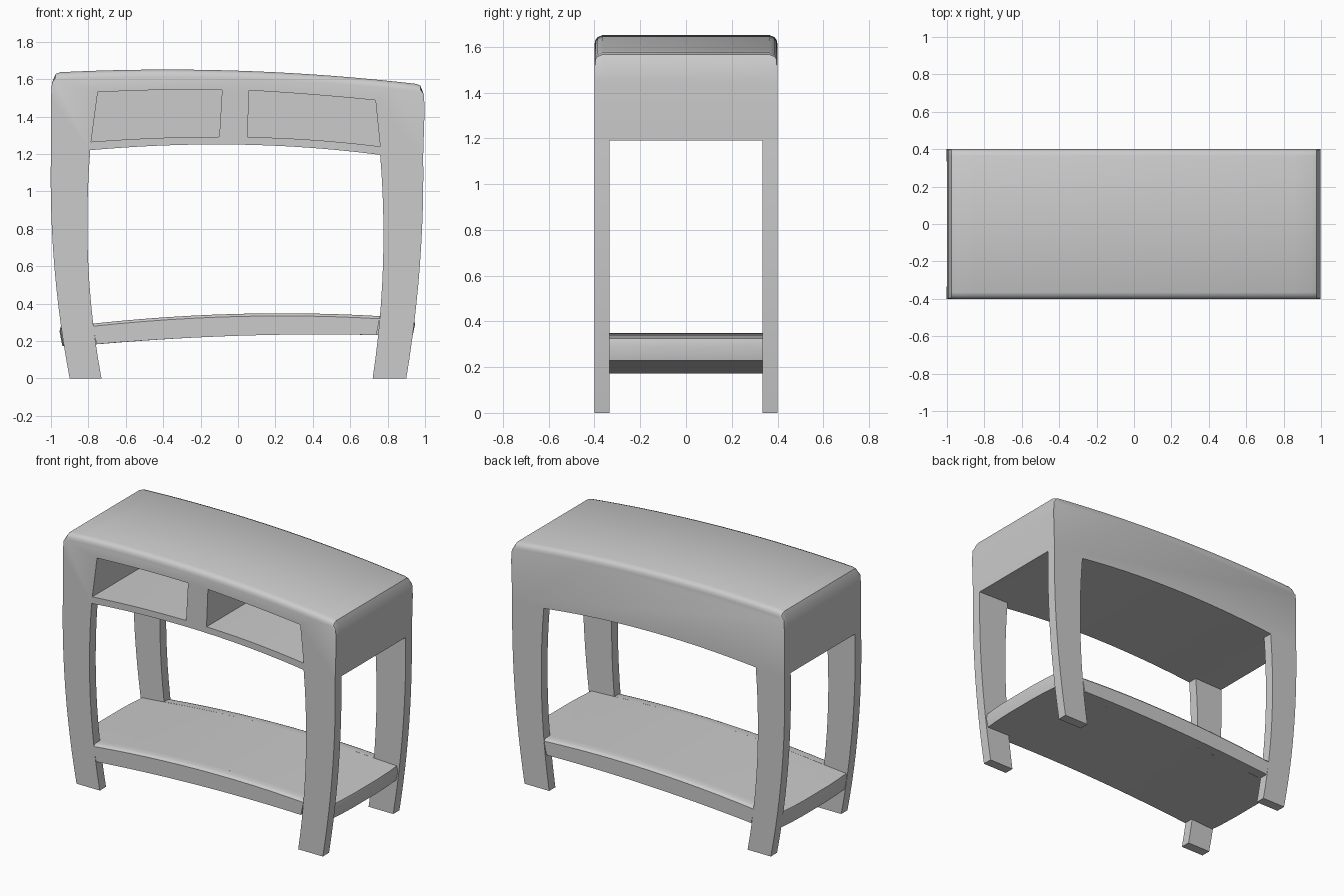
import bpy
import bmesh
from math import radians

if "Cube" in bpy.data.objects:
    bpy.data.objects.remove(bpy.data.objects["Cube"])

GREY = (0.6, 0.6, 0.6, 1)
paint = bpy.data.materials.new("plain grey")
paint.use_nodes = True
paint.diffuse_color = GREY
paint.node_tree.nodes["Principled BSDF"].inputs["Base Color"].default_value = GREY

DEPTH = 0.4      # half depth of the table
INNER = 0.335    # inner face of the legs


def arc(a, m, b, n=12):
    """Parabola from a to b through m at the halfway parameter."""
    points = []
    for i in range(n + 1):
        t = i / n
        wa, wm, wb = (1 - t) * (1 - 2 * t), 4 * t * (1 - t), t * (2 * t - 1)
        points.append(tuple(wa * p + wm * q + wb * r for p, q, r in zip(a, m, b)))
    return points


def loft(name, upper, lower, sections):
    """Solid between two front-view curves; sections are (y, drop of upper, x scale)."""
    bm = bmesh.new()
    rings = []
    for y, drop, sx in sections:
        ring = [(x * sx, y, z - drop) for x, z in upper]
        ring += [(x * sx, y, z) for x, z in reversed(lower)]
        rings.append([bm.verts.new(p) for p in ring])
    for r, s in zip(rings, rings[1:]):
        for i in range(len(r)):
            bm.faces.new((r[i - 1], r[i], s[i], s[i - 1]))
    bm.faces.new(rings[0])
    bm.faces.new(rings[-1])
    bmesh.ops.recalc_face_normals(bm, faces=bm.faces[:])
    mesh = bpy.data.meshes.new(name)
    bm.to_mesh(mesh)
    bm.free()
    mesh.materials.append(paint)
    obj = bpy.data.objects.new(name, mesh)
    bpy.context.collection.objects.link(obj)
    return obj


def activate(obj):
    bpy.ops.object.select_all(action="DESELECT")
    obj.select_set(True)
    bpy.context.view_layer.objects.active = obj


# Cabinet with a bowed top, rounded along front and back
cab_top = arc((-0.95, 1.637), (0, 1.645), (0.95, 1.575), 20)
cab_top = [(-0.975, 1.628)] + cab_top + [(0.975, 1.566)]
cab_under = arc((-0.79, 1.22), (0, 1.25), (0.76, 1.195), 20)
cab_under = ([(-0.995, 1.58), (-1.0, 1.5), (-1.0, 1.215)] + cab_under
             + [(0.99, 1.19), (0.998, 1.45), (0.993, 1.52)])
half = [(DEPTH, 0.04, 1), (0.396, 0.022, 1), (0.387, 0.009, 1), (0.365, 0, 1)]
cabinet = loft("cabinet", cab_top, cab_under,
               [(-y, d, s) for y, d, s in half] + half[::-1])

# Two open compartments cut from the front
openings = [
    (arc((-0.75, 1.53), (-0.42, 1.542), (-0.085, 1.543)),
     arc((-0.785, 1.265), (-0.44, 1.285), (-0.1, 1.292))),
    (arc((0.06, 1.54), (0.4, 1.517), (0.735, 1.487)),
     arc((0.05, 1.29), (0.4, 1.275), (0.76, 1.24))),
]
for upper, lower in openings:
    cutter = loft("compartment_cutter", upper, lower, [(-0.5, 0, 1), (INNER, 0, 1)])
    cutter.hide_render = True
    activate(cabinet)
    mod = cabinet.modifiers.new("compartment", "BOOLEAN")
    mod.operation, mod.solver, mod.object = "DIFFERENCE", "EXACT", cutter
    bpy.ops.object.modifier_apply(modifier=mod.name)
    bpy.data.objects.remove(cutter)

# Bowed legs
leg_curves = {
    "right": (arc((-0.90, 0), (-0.982, 0.6), (-1.0, 1.215)),
              arc((-0.73, 0), (-0.80, 0.6), (-0.79, 1.22))),
    "left": (arc((0.90, 0), (0.972, 0.6), (0.99, 1.19)),
             arc((0.72, 0), (0.775, 0.6), (0.76, 1.195))),
}
parts = [cabinet]
for side, (outer, inner) in leg_curves.items():
    for end, s in (("front", -1), ("back", 1)):
        parts.append(loft(f"{end}_{side}_leg", outer, inner,
                          [(s * DEPTH, 0, 1), (s * INNER, 0, 1)]))

# Arched shelf: rails between the legs, and a panel running past them
rail_top = arc((-0.775, 0.293), (0, 0.345), (0.757, 0.333))
rail_under = arc((-0.757, 0.183), (0, 0.228), (0.74, 0.232))
for end, s in (("front", -1), ("back", 1)):
    parts.append(loft(f"{end}_shelf_rail", rail_top, rail_under,
                      [(s * DEPTH, 0.014, 1), (s * 0.393, 0.005, 1),
                       (s * 0.38, 0, 1), (s * INNER, 0, 1)]))
panel_top = [(-0.95, 0.278)] + rail_top + [(0.94, 0.325)]
panel_under = [(-0.955, 0.25), (-0.94, 0.172)] + rail_under + [(0.935, 0.23), (0.948, 0.29)]
bulge = [(INNER, 0, 0.985), (0.24, 0, 0.994), (0.12, 0, 0.999)]
parts.append(loft("shelf_panel", panel_top, panel_under,
                  [(-y, d, s) for y, d, s in bulge] + bulge[::-1]))

# Smooth the curves, keep the edges sharp
for part in parts:
    activate(part)
    bpy.ops.object.shade_smooth_by_angle(angle=radians(35))
